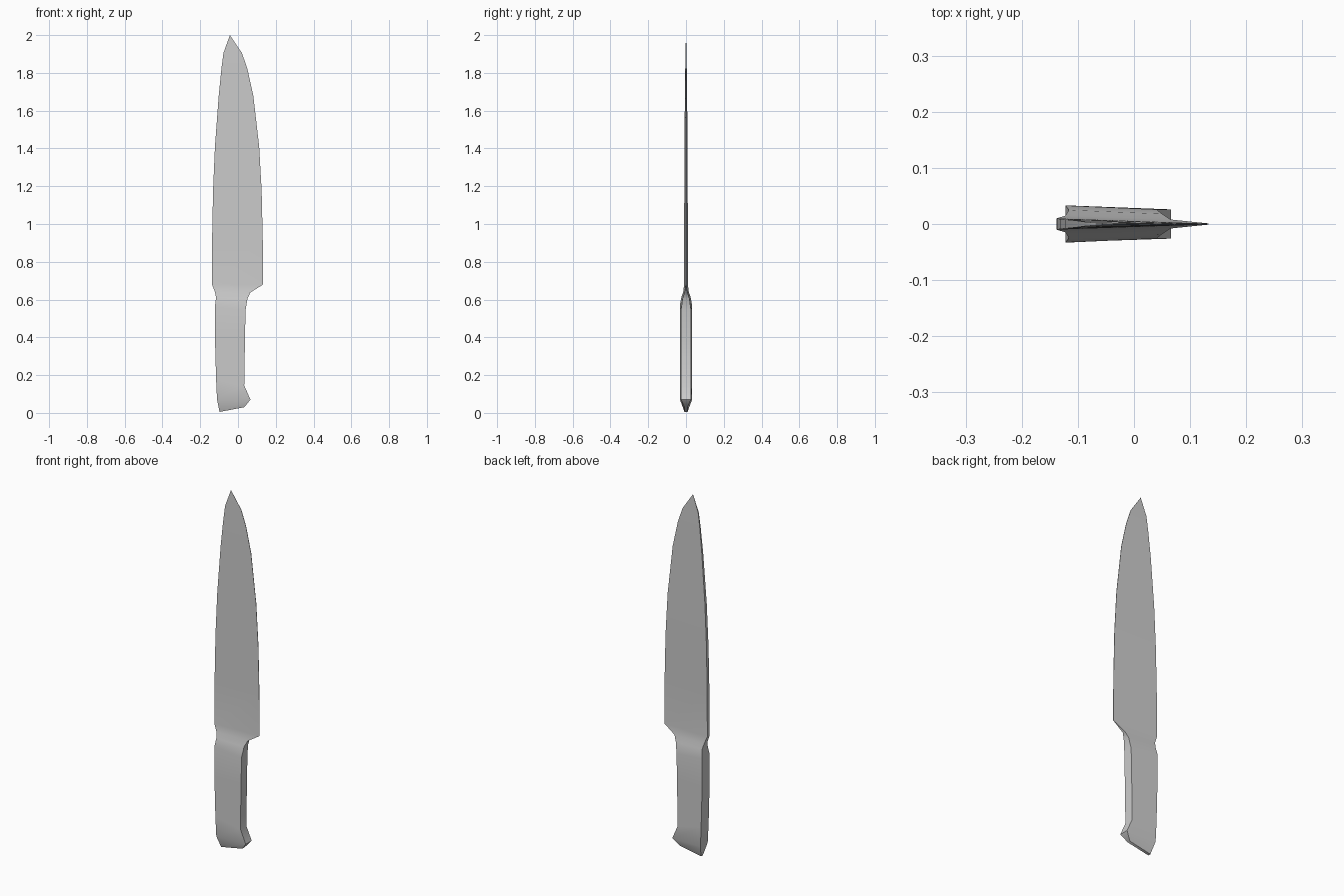
import bpy, bmesh
from math import radians

# Cross-sections from butt to point:
# spine x, spine z, spine half-thickness, edge x, edge z, edge half-thickness
handle = [
    (-0.098, 0.005, 0.008, 0.033, 0.030, 0.008),
    (-0.111, 0.07, 0.032, 0.066, 0.07, 0.026),
    (-0.116, 0.18, 0.033, 0.033, 0.145, 0.026),
    (-0.122, 0.40, 0.033, 0.037, 0.40, 0.026),
    (-0.122, 0.565, 0.033, 0.040, 0.545, 0.026),
    (-0.116, 0.61, 0.025, 0.050, 0.605, 0.018),
    (-0.122, 0.64, 0.015, 0.065, 0.637, 0.008),
]
blade = [
    (-0.138, 0.68, 0.010, 0.133, 0.68, 0.001),
    (-0.137, 0.92, 0.010, 0.131, 0.92, 0.001),
    (-0.132, 1.18, 0.009, 0.125, 1.18, 0.001),
    (-0.122, 1.41, 0.008, 0.112, 1.41, 0.001),
    (-0.102, 1.68, 0.006, 0.081, 1.68, 0.001),
    (-0.088, 1.82, 0.004, 0.050, 1.82, 0.001),
    (-0.077, 1.905, 0.003, 0.021, 1.905, 0.001),
]
TIP = (-0.043, 0, 2.0)


def build_knife(sections, tip):
    bm = bmesh.new()
    rings = [[bm.verts.new(p) for p in ((xs, -hs, zs), (xe, -he, ze),
                                        (xe, he, ze), (xs, hs, zs))]
             for xs, zs, hs, xe, ze, he in sections]
    bm.faces.new(rings[0][::-1])
    for low, high in zip(rings, rings[1:]):
        for i in range(4):
            j = (i + 1) % 4
            bm.faces.new((low[i], low[j], high[j], high[i]))
    # point
    point = bm.verts.new(tip)
    for i in range(4):
        bm.faces.new((rings[-1][i], rings[-1][(i + 1) % 4], point))
    bmesh.ops.recalc_face_normals(bm, faces=bm.faces)
    mesh = bpy.data.meshes.new("knife")
    bm.to_mesh(mesh)
    bm.free()
    obj = bpy.data.objects.new("knife", mesh)
    bpy.context.collection.objects.link(obj)
    return obj


knife = build_knife(handle + blade, TIP)
bpy.context.view_layer.objects.active = knife
knife.select_set(True)
bpy.ops.object.shade_smooth_by_angle(angle=radians(50))
